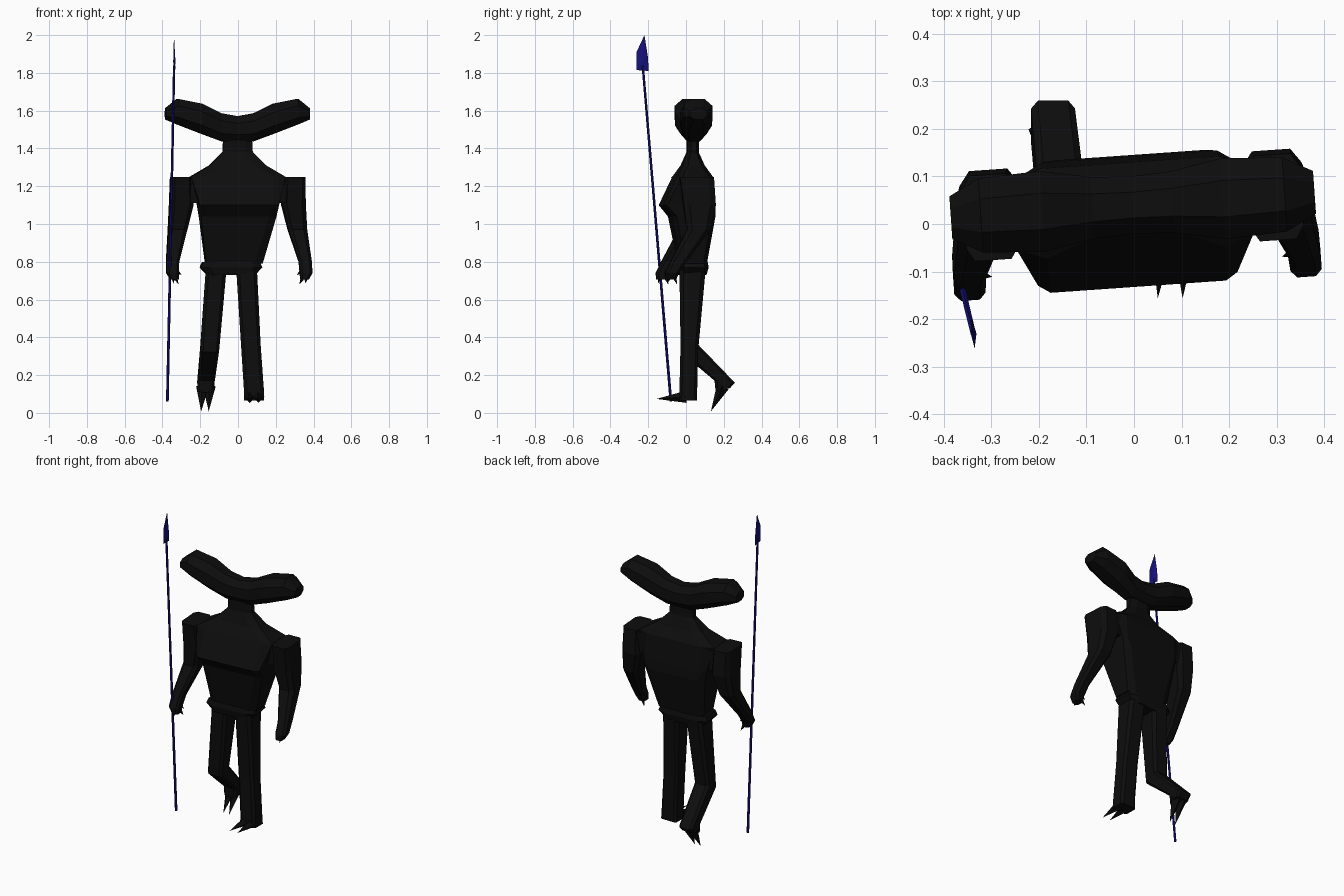
import bpy, bmesh, math
from mathutils import Vector, Matrix

if "Cube" in bpy.data.objects:
    bpy.data.objects.remove(bpy.data.objects["Cube"])


def material(name, rgb):
    m = bpy.data.materials.new(name)
    m.diffuse_color = (*rgb, 1)
    m.use_nodes = True
    m.node_tree.nodes["Principled BSDF"].inputs["Base Color"].default_value = m.diffuse_color
    return m


BLACK = material("black_skin", (0.004, 0.004, 0.004))
NAVY = material("navy_metal", (0.008, 0.006, 0.2))
TWIST = Matrix.Rotation(math.radians(4), 4, 'Z')  # upper body turns slightly


def loft(bm, sections, axis='Z'):
    """Join 8-sided rings: (x, y, z, half width, half depth, corner, tilt)."""
    rings = []
    for x, y, z, a, b, c, t in sections:
        ring = []
        for u, v in ((1, c), (c, 1), (-c, 1), (-1, c), (-1, -c), (-c, -1), (c, -1), (1, -c)):
            if axis == 'Z':
                p = (x + a * u, y + b * v, z + t * b * v)
            else:
                p = (x, y + a * u, z + b * v)
            ring.append(bm.verts.new(p))
        rings.append(ring)
    bm.faces.new(rings[0])
    bm.faces.new(rings[-1])
    for r, s in zip(rings, rings[1:]):
        for i in range(8):
            j = (i + 1) % 8
            bm.faces.new((r[i], r[j], s[j], s[i]))


def spike(bm, base, tip, r1, r2=0.0, sides=4):
    base, tip = Vector(base), Vector(tip)
    d = tip - base
    m = Matrix.Translation((base + tip) / 2) @ d.to_track_quat('Z', 'Y').to_matrix().to_4x4()
    bmesh.ops.create_cone(bm, cap_ends=True, segments=sides, radius1=r1, radius2=r2,
                          depth=d.length, matrix=m)


def finish(bm, name, mat, matrix=None):
    if matrix:
        bm.transform(matrix)
    bmesh.ops.recalc_face_normals(bm, faces=bm.faces)
    me = bpy.data.meshes.new(name)
    bm.to_mesh(me)
    bm.free()
    me.materials.append(mat)
    bpy.context.collection.objects.link(bpy.data.objects.new(name, me))


# Torso with neck
bm = bmesh.new()
loft(bm, [(-.02, .035, .79, .15, .07, .7, 0), (0, .03, 1.04, .20, .115, .8, 0),
          (0, .005, 1.10, .21, .137, .88, 0), (0, .035, 1.25, .25, .095, .75, 0),
          (0, .035, 1.31, .15, .058, .6, 0), (0, .035, 1.38, .08, .03, .5, 0),
          (0, .035, 1.47, .075, .03, .5, 0)])
finish(bm, "torso", BLACK, TWIST)

# Belt
bm = bmesh.new()
loft(bm, [(-.035, .035, .73, .125, .07, .7, 0), (-.035, .035, .77, .163, .08, .7, 0),
          (-.035, .035, .80, .15, .075, .7, 0)])
finish(bm, "belt", BLACK, TWIST)

# Wide hammer-shaped head
bm = bmesh.new()
half = [(.383, 1.583, .045, .03), (.32, 1.595, .078, .068), (.19, 1.557, .085, .08),
        (.085, 1.512, .065, .074)]
profile = [(-x, z, a, b) for x, z, a, b in half] + [(0, 1.503, .06, .068)] + half[::-1]
loft(bm, [(x, .04, z, a, b, .45, 0) for x, z, a, b in profile], 'X')
finish(bm, "head", BLACK, TWIST)

# Arms with shoulder bridge and clawed hands
for side, s in (("left", 1), ("right", -1)):
    bm = bmesh.new()
    loft(bm, [(.30, .035, 1.248, .055, .09, .7, 0), (.298, .05, 1.10, .062, .085, .65, 0),
              (.318, .045, .97, .05, .062, .6, 0), (.352, -.065, .80, .034, .042, .6, 0),
              (.354, -.10, .74, .033, .036, .6, 0), (.345, -.105, .705, .022, .028, .6, 0)])
    loft(bm, [(.225, .04, 1.11, .04, .07, .8, 0), (.235, .04, 1.24, .04, .08, .8, 0)])
    for base, tip in (((.345, -.09, .73), (.32, -.07, .68)),
                      ((.355, -.11, .73), (.35, -.125, .685)),
                      ((.345, -.08, .76), (.305, -.09, .73))):
        spike(bm, base, tip, .018)
    finish(bm, side + "_arm", BLACK, TWIST @ Matrix.Diagonal((s, 1, 1, 1)))

# Straight left leg with two-toed foot
bm = bmesh.new()
loft(bm, [(.045, .035, .77, .055, .07, .7, 0), (.068, .018, .36, .052, .047, .7, 0),
          (.085, .012, .11, .053, .047, .7, 0), (.085, .012, .065, .054, .045, .8, 0)])
for x, tipx in ((.062, .05), (.108, .102)):
    spike(bm, (x, .0, .085), (tipx, -.156, .074), .032)
finish(bm, "left_leg", BLACK)

# Bent right leg, lower leg lifted backwards
bm = bmesh.new()
loft(bm, [(-.115, .035, .77, .055, .07, .7, 0), (-.15, .02, .34, .05, .047, .7, .4),
          (-.17, .205, .165, .046, .054, .7, -.1), (-.17, .195, .12, .043, .038, .7, .3)])
for x, tipx in ((-.188, -.195), (-.152, -.155)):
    spike(bm, (x, .195, .14), (tipx, .132, .008), .034)
finish(bm, "right_leg", BLACK)

# Spear shaft
bm = bmesh.new()
spike(bm, (-.374, -.08, .06), (-.338, -.229, 1.84), .0075, .0065, 6)
finish(bm, "spear_shaft", NAVY)

# Flat spear blade
bm = bmesh.new()
outline = [(-.262, 1.815), (-.198, 1.81), (-.201, 1.88), (-.22, 2.0), (-.262, 1.91)]
rim = [bm.verts.new((-.338 - .1 * (y + .23), y, z)) for y, z in outline]
for dx in (-.006, .006):
    ridge = bm.verts.new((-.337 + dx, -.23, 1.86))
    for i in range(5):
        bm.faces.new((rim[i], rim[(i + 1) % 5], ridge))
finish(bm, "spear_blade", NAVY)
